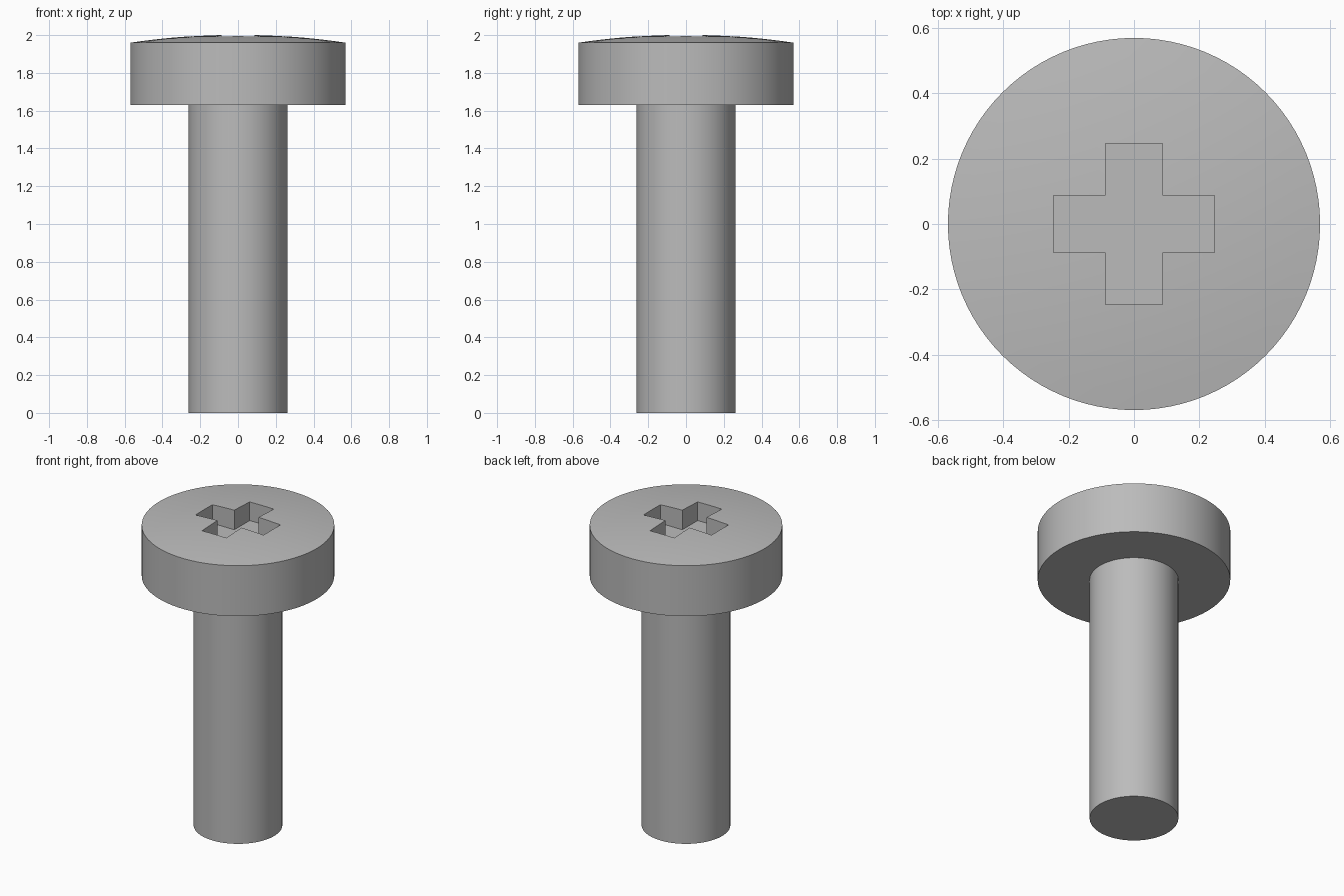
import bpy, bmesh, math

if "Cube" in bpy.data.objects:
    bpy.data.objects.remove(bpy.data.objects["Cube"], do_unlink=True)

SEGMENTS = 96
HEAD_R, SHAFT_R = 0.57, 0.2625
HEAD_BOTTOM, RIM, APEX = 1.63, 1.96, 2.002
ARM, HALF_WIDTH, DEPTH = 0.246, 0.0875, 0.13

# Plain grey metal
metal = bpy.data.materials.new("grey_metal")
metal.use_nodes = True
color = (0.5, 0.5, 0.5, 1)
metal.diffuse_color = color
metal.node_tree.nodes["Principled BSDF"].inputs["Base Color"].default_value = color


def make_object(name, bm):
    bmesh.ops.recalc_face_normals(bm, faces=bm.faces)
    mesh = bpy.data.meshes.new(name)
    bm.to_mesh(mesh)
    bm.free()
    mesh.materials.append(metal)
    obj = bpy.data.objects.new(name, mesh)
    bpy.context.collection.objects.link(obj)
    return obj


# Screw body: one turned profile for shaft, head and shallow dome
dome = [(HEAD_R * i / 10, APEX - (APEX - RIM) * (i / 10) ** 2) for i in range(10, -1, -1)]
profile = [(0, 0), (SHAFT_R, 0), (SHAFT_R, HEAD_BOTTOM), (HEAD_R, HEAD_BOTTOM)] + dome
bm = bmesh.new()
verts = [bm.verts.new((r, 0, z)) for r, z in profile]
edges = [bm.edges.new(pair) for pair in zip(verts, verts[1:])]
bmesh.ops.spin(bm, geom=verts + edges, cent=(0, 0, 0), axis=(0, 0, 1),
               angle=math.tau, steps=SEGMENTS, use_merge=True)
bmesh.ops.remove_doubles(bm, verts=bm.verts, dist=0.0001)
screw = make_object("screw_body", bm)

# Cross-shaped cutter for the drive recess
bm = bmesh.new()
outline = []
for quarter in range(4):
    c, s = round(math.cos(quarter * math.pi / 2)), round(math.sin(quarter * math.pi / 2))
    for x, y in ((ARM, -HALF_WIDTH), (ARM, HALF_WIDTH), (HALF_WIDTH, HALF_WIDTH)):
        outline.append(bm.verts.new((c * x - s * y, s * x + c * y, APEX - DEPTH)))
floor = bm.faces.new(outline)
top = bmesh.ops.extrude_face_region(bm, geom=[floor], use_keep_orig=True)
bmesh.ops.translate(bm, vec=(0, 0, DEPTH + 0.2),
                    verts=[v for v in top["geom"] if isinstance(v, bmesh.types.BMVert)])
cutter = make_object("recess_cutter", bm)

# Cut the recess, then drop the cutter
cut = screw.modifiers.new("drive_recess", "BOOLEAN")
cut.operation = "DIFFERENCE"
cut.solver = "EXACT"
cut.object = cutter
bpy.context.view_layer.objects.active = screw
screw.select_set(True)
bpy.ops.object.modifier_apply(modifier=cut.name)
bpy.data.objects.remove(cutter, do_unlink=True)
bpy.ops.object.shade_smooth_by_angle(angle=math.radians(30))
